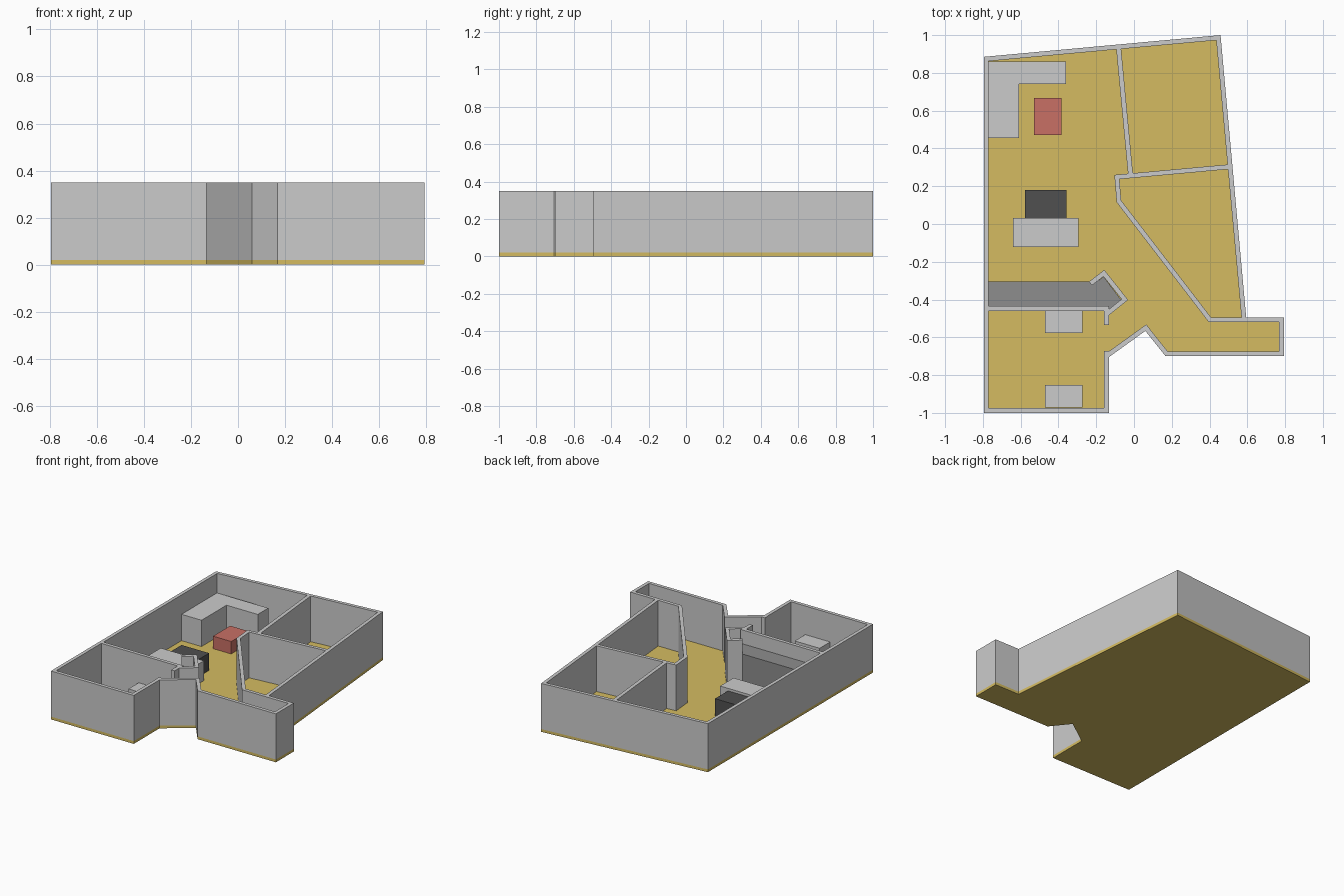
import bpy, bmesh
from mathutils import Vector

if "Cube" in bpy.data.objects:
    bpy.data.objects.remove(bpy.data.objects["Cube"])

FLOOR, TOP, T = 0.02, 0.35, 0.025


def material(name, rgb):
    m = bpy.data.materials.new(name)
    m.diffuse_color = (*rgb, 1)
    m.use_nodes = True
    m.node_tree.nodes["Principled BSDF"].inputs["Base Color"].default_value = m.diffuse_color
    return m


def finish(bm, name, mat):
    bmesh.ops.recalc_face_normals(bm, faces=bm.faces)
    me = bpy.data.meshes.new(name)
    bm.to_mesh(me)
    bm.free()
    ob = bpy.data.objects.new(name, me)
    bpy.context.collection.objects.link(ob)
    if mat:
        me.materials.append(mat)
    return ob


def prism(name, pts, z0, z1, mat=None):
    """Upright prism over a plan outline."""
    bm = bmesh.new()
    lo = [bm.verts.new((x, y, z0)) for x, y in pts]
    hi = [bm.verts.new((x, y, z1)) for x, y in pts]
    n = len(pts)
    bm.faces.new(lo[::-1])
    bm.faces.new(hi)
    for i in range(n):
        j = (i + 1) % n
        bm.faces.new((lo[i], lo[j], hi[j], hi[i]))
    return finish(bm, name, mat)


def box(name, x0, x1, y0, y1, z1, mat=None):
    return prism(name, [(x0, y0), (x1, y0), (x1, y1), (x0, y1)], FLOOR, z1, mat)


def offset_right(path, closed):
    """Mitred copy of a path, moved one wall thickness to its right."""
    p = [Vector(v) for v in path]
    n = len(p)
    out = []
    for i in range(n):
        a = p[i] - p[i - 1] if closed or i > 0 else p[1] - p[0]
        b = p[(i + 1) % n] - p[i] if closed or i < n - 1 else a
        na, nb = (Vector((d.y, -d.x)).normalized() for d in (a, b))
        m = (na + nb).normalized()
        out.append(tuple(p[i] + m * T / m.dot(na)))
    return out


def wall(name, path, closed=False):
    inner = offset_right(path, closed)
    if not closed:
        return prism(name, path + inner[::-1], FLOOR, TOP)
    bm = bmesh.new()
    n = len(path)
    rings = [[bm.verts.new((x, y, z)) for x, y in pts]
             for pts, z in ((path, FLOOR), (path, TOP), (inner, TOP), (inner, FLOOR))]
    for k in range(4):
        r, s = rings[k], rings[(k + 1) % 4]
        for i in range(n):
            j = (i + 1) % n
            bm.faces.new((r[i], r[j], s[j], s[i]))
    return finish(bm, name, None)


yellow = material("floor_yellow", (0.66, 0.50, 0.12))
red = material("table_red", (0.58, 0.16, 0.13))
black = material("dark_grey", (0.08, 0.08, 0.08))
mid = material("mid_grey", (0.27, 0.27, 0.27))

# floor slab and outside walls share one outline (clockwise)
outline = [(-0.795, 0.885), (0.458, 1.0), (0.594, -0.495), (0.793, -0.495),
           (0.793, -0.70), (0.167, -0.70), (0.06, -0.566), (-0.133, -0.705),
           (-0.133, -1.0), (-0.795, -1.0)]
prism("floor", outline, 0, FLOOR, yellow)
wall("outer_walls", outline, closed=True)

# inside walls
wall("slanted_room_wall", [(0.58, -0.52), (0.396, -0.52), (-0.092, 0.115),
                           (-0.104, 0.26), (0.51, 0.316)])
prism("upper_room_wall", [(-0.095, 0.935), (-0.031, 0.258), (-0.005, 0.26),
                          (-0.069, 0.937)], FLOOR, TOP)
box("cross_wall", -0.78, -0.133, -0.46, -0.435, TOP)
box("door_stub_back", -0.16, -0.133, -0.535, -0.435, TOP)
box("door_stub_front", -0.16, -0.133, -0.71, -0.673, TOP)
wall("nook_wall", [(-0.238, -0.305), (-0.157, -0.243), (-0.031, -0.402), (-0.135, -0.485)])

# raised block that fills the pointed nook
prism("nook_block", [(-0.77, -0.435), (-0.133, -0.435), (-0.133, -0.453),
                     (-0.065, -0.405), (-0.161, -0.279), (-0.197, -0.305),
                     (-0.77, -0.305)], FLOOR, 0.25, mid)

# furniture
prism("corner_counter", [(-0.77, 0.455), (-0.61, 0.455), (-0.61, 0.74), (-0.36, 0.74),
                         (-0.36, 0.86), (-0.77, 0.86)], FLOOR, 0.21)
box("red_table", -0.53, -0.385, 0.472, 0.668, 0.11, red)
box("dark_cabinet", -0.577, -0.358, 0.032, 0.18, 0.145, black)
box("sofa", -0.64, -0.295, -0.122, 0.032, 0.163)
for name, y in (("back_cabinet", -0.577), ("front_cabinet", -0.972)):
    box(name, -0.472, -0.273, y, y + 0.12, 0.145)
